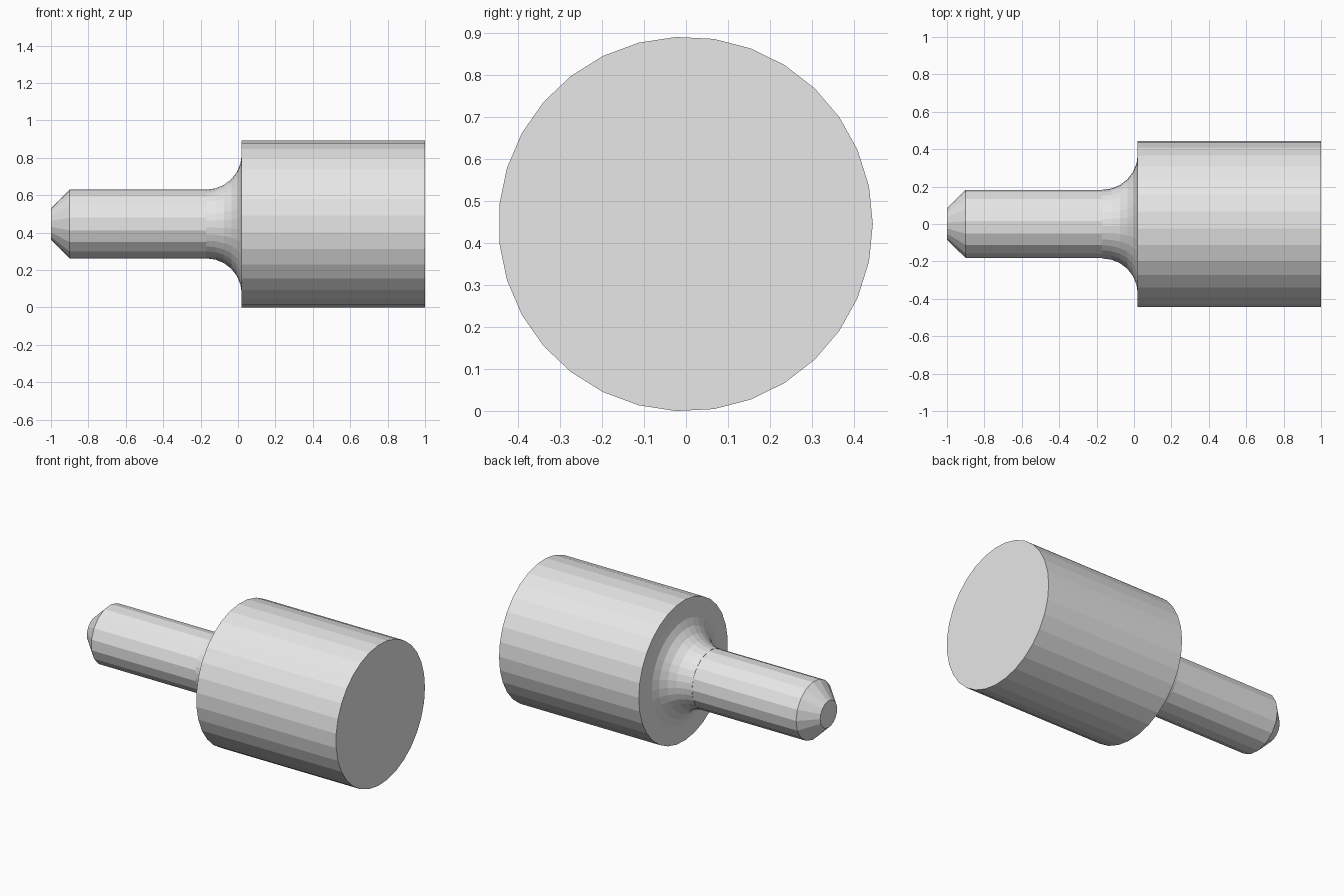
import bpy
import bmesh
from math import sin, cos, pi

cube = bpy.data.objects.get("Cube")
if cube:
    bpy.data.objects.remove(cube, do_unlink=True)

AXIS_Y, AXIS_Z = -0.001, 0.446
BODY_R, SHAFT_R, TIP_R = 0.446, 0.184, 0.085
STEP_X, FILLET_R = 0.02, 0.19

grey = bpy.data.materials.new("plain grey")
grey.use_nodes = True
grey.diffuse_color = (0.8, 0.8, 0.8, 1)
grey.node_tree.nodes["Principled BSDF"].inputs["Base Color"].default_value = (0.8, 0.8, 0.8, 1)


def lathe(name, profile, sides):
    """Turn (x, radius) points about the long axis and cap both ends."""
    bm = bmesh.new()
    rings = []
    for x, r in profile:
        rings.append([bm.verts.new((x, r * cos(2 * pi * k / sides), r * sin(2 * pi * k / sides)))
                      for k in range(sides)])
    for a, b in zip(rings, rings[1:]):
        for k in range(sides):
            n = (k + 1) % sides
            bm.faces.new((a[k], a[n], b[n], b[k]))
    bm.faces.new(rings[0])
    bm.faces.new(rings[-1])
    bmesh.ops.recalc_face_normals(bm, faces=bm.faces[:])
    mesh = bpy.data.meshes.new(name)
    bm.to_mesh(mesh)
    bm.free()
    mesh.materials.append(grey)
    obj = bpy.data.objects.new(name, mesh)
    obj.location = (0, AXIS_Y, AXIS_Z)
    bpy.context.collection.objects.link(obj)
    return obj


# Wide body with a concave fillet flaring out from the shaft
steps = 6
fillet = [(STEP_X - FILLET_R + FILLET_R * sin(pi / 2 * i / steps),
           SHAFT_R + FILLET_R * (1 - cos(pi / 2 * i / steps))) for i in range(steps + 1)]
lathe("body", fillet + [(STEP_X, BODY_R), (1.0, BODY_R)], 31)

# Narrow shaft with a chamfered tip, its inner end buried in the body
lathe("shaft", [(-1.0, TIP_R), (-0.9, SHAFT_R), (STEP_X - FILLET_R + 0.01, SHAFT_R)], 17)
